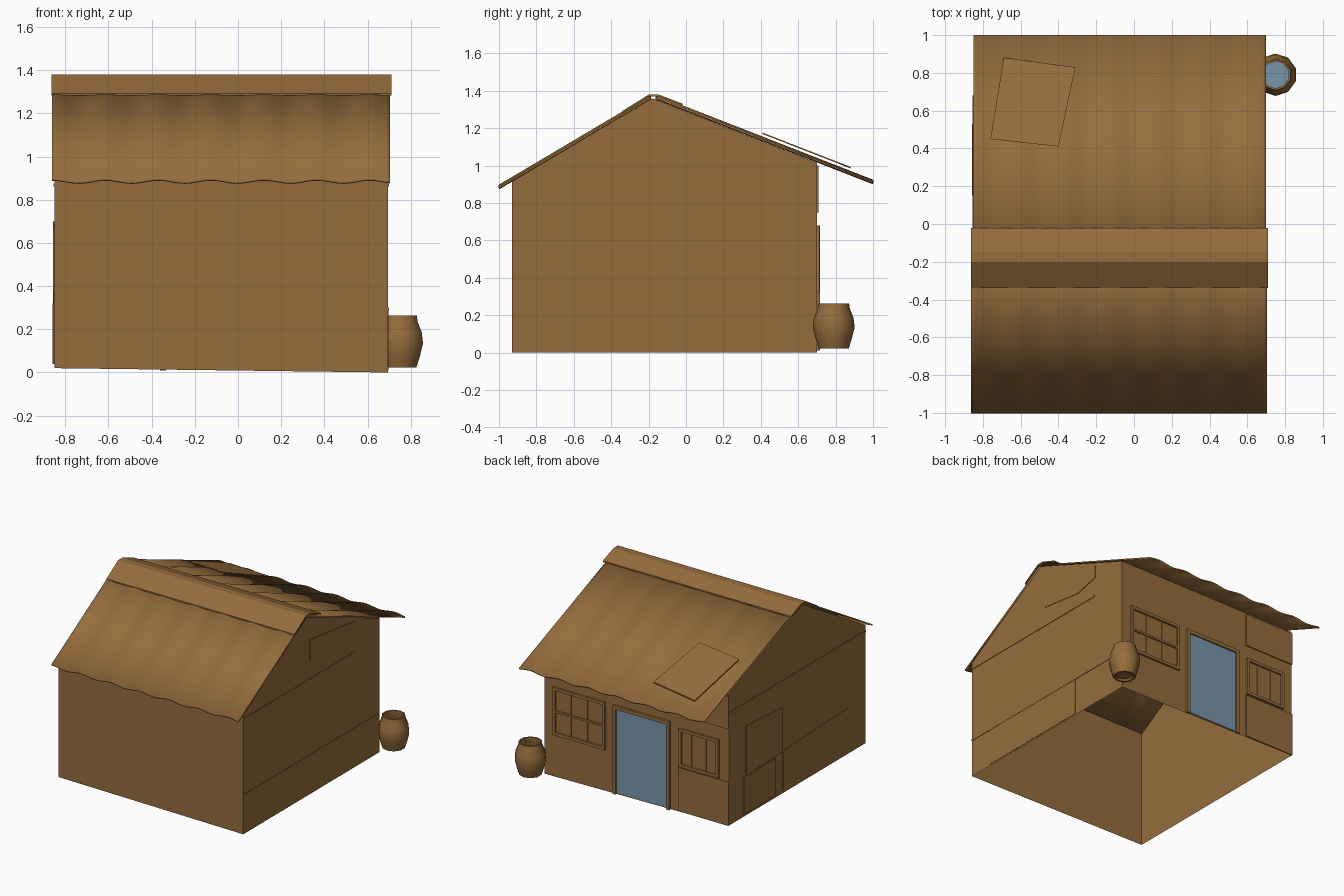
import bpy, bmesh, math
from mathutils import Vector

if "Cube" in bpy.data.objects:
    bpy.data.objects.remove(bpy.data.objects["Cube"])


def material(name, rgb):
    m = bpy.data.materials.new(name)
    m.diffuse_color = (*rgb, 1)
    m.use_nodes = True
    m.node_tree.nodes["Principled BSDF"].inputs["Base Color"].default_value = m.diffuse_color
    return m


BROWN = material("rusty brown", (0.30, 0.152, 0.046))
BLUE = material("dull blue", (0.19, 0.30, 0.40))


def make(name, verts, faces, mat=BROWN, smooth=False, thick=0):
    me = bpy.data.meshes.new(name)
    me.from_pydata(verts, [], faces)
    bm = bmesh.new()
    bm.from_mesh(me)
    bmesh.ops.recalc_face_normals(bm, faces=bm.faces)
    bm.to_mesh(me)
    bm.free()
    me.materials.append(mat)
    ob = bpy.data.objects.new(name, me)
    bpy.context.collection.objects.link(ob)
    if thick:
        s = ob.modifiers.new("thickness", "SOLIDIFY")
        s.thickness = thick
        s.offset = 0
    if smooth:
        bpy.ops.object.select_all(action='DESELECT')
        ob.select_set(True)
        bpy.context.view_layer.objects.active = ob
        bpy.ops.object.shade_smooth_by_angle(angle=math.radians(40))
    return ob


def slab(name, quad, push, mat=BROWN):
    """Plate from a quad, extruded along push."""
    n = len(quad)
    a = [Vector(p) for p in quad]
    v = a + [p + Vector(push) for p in a]
    f = [tuple(range(n)), tuple(range(n, 2 * n))]
    f += [(i, (i + 1) % n, n + (i + 1) % n, n + i) for i in range(n)]
    return make(name, v, f, mat)


XL, XR, YF, YB = -0.85, 0.695, -0.93, 0.70

# Walls: open-bottomed gabled shell, floor line slightly lower on the right
gable = [(YF, 0), (YF, 0.915), (-0.18, 1.36), (YB, 1.015), (YB, 0)]
v = [(XL, y, z if z else 0.02) for y, z in gable] + [(XR, y, z) for y, z in gable]
make("walls", v, [(0, 1, 2, 3, 4), (5, 6, 7, 8, 9), (0, 1, 6, 5), (3, 4, 9, 8)])


# Corrugated roof slopes
def roof(name, y0, z0, y1, z1, xa, xb):
    n, rows = 96, 2
    v, f = [], []
    for j in range(rows + 1):
        t = j / rows
        for i in range(n + 1):
            x = xa + (xb - xa) * i / n
            w = 0.007 * math.cos(2 * math.pi * (x + 0.86) / 0.245)
            v.append((x, y0 + (y1 - y0) * t, z0 + (z1 - z0) * t + w))
    for j in range(rows):
        for i in range(n):
            a = j * (n + 1) + i
            f.append((a, a + 1, a + n + 2, a + n + 1))
    return make(name, v, f, smooth=True, thick=0.01)


roof("front_roof", -1.0, 0.885, -0.19, 1.365, -0.862, 0.703)
roof("back_roof", 1.0, 0.912, -0.16, 1.365, -0.85, 0.698)

# Ridge cap
cap = [(-0.34, 1.292), (-0.20, 1.379), (-0.145, 1.379), (-0.02, 1.332)]
v = [(x, y, z) for x in (-0.864, 0.71) for y, z in cap]
v += [(x, y, z - 0.01) for x, y, z in v]
f = [(i, i + 1, i + 5, i + 4) for i in range(3)]
f += [tuple(k + 8 for k in q) for q in f]
f += [(i + b, i + 1 + b, i + 9 + b, i + 8 + b) for i in range(3) for b in (0, 4)]
f += [(0, 4, 12, 8), (3, 7, 15, 11)]
make("ridge_cap", v, f)


# Loose sheet lying on the back slope
def back_z(y):
    return 0.912 + (1 - y) * 0.39


patch = [(-0.69, 0.88), (-0.31, 0.83), (-0.40, 0.41), (-0.76, 0.45)]
slab("roof_patch", [(x, y, back_z(y) + 0.026) for x, y in patch], (0, 0, 0.008))

# Side wall sheets: lapped seams and patches
def side(name, pts, sign, t=0.004):
    x = XR if sign > 0 else XL
    slab(name, [(x, y, z) for y, z in pts], (sign * t, 0, 0))


def rect(a, b, c, d):
    return [(a, c), (b, c), (b, d), (a, d)]


side("right_lower_seam", rect(YF, 0.68, 0.285, 0.30), 1)
side("right_upper_seam", rect(YF, 0.40, 0.86, 0.875), 1)
side("right_lower_sheet", rect(-0.73, 0.19, 0.01, 0.285), 1, 0.002)
side("right_gable_patch", [(-0.14, 1.17), (-0.14, 1.01), (0.22, 0.965), (0.41, 1.01), (0.41, 1.105)], 1)
side("left_upper_seam", rect(YF, 0.68, 0.86, 0.875), -1)
side("left_upper_patch", [(0.06, 0.34), (0.50, 0.32), (0.50, 0.70), (0.06, 0.67)], -1, 0.006)
side("left_middle_sheet", [(-0.72, 0.04), (0.06, 0.04), (0.06, 0.34), (-0.72, 0.37)], -1)
side("left_lower_patch", rect(0.15, 0.53, 0.04, 0.32), -1, 0.008)


# Back wall: door, windows and sheets
def back_plate(name, x0, x1, z0, z1, t, mat=BROWN):
    slab(name, [(x, YB, z) for x, z in rect(x0, x1, z0, z1)], (0, t, 0), mat)


def frame(name, x0, x1, z0, z1, w, t, sill=True):
    back_plate(name + "_jamb_a", x0, x0 + w, z0, z1, t)
    back_plate(name + "_jamb_b", x1 - w, x1, z0, z1, t)
    back_plate(name + "_head", x0, x1, z1 - w, z1, t)
    if sill:
        back_plate(name + "_sill", x0, x1, z0, z0 + w, t)


back_plate("door", -0.335, 0.09, 0.02, 0.655, 0.006, BLUE)
frame("door_frame", -0.36, 0.115, 0.01, 0.68, 0.027, 0.017, False)
frame("large_window", 0.18, 0.62, 0.32, 0.68, 0.022, 0.015)
back_plate("large_window_rail", 0.20, 0.60, 0.49, 0.505, 0.011)
for x in (0.33, 0.47):
    back_plate("large_window_bar", x, x + 0.008, 0.34, 0.66, 0.006)
frame("small_window", -0.77, -0.435, 0.36, 0.65, 0.022, 0.015)
for x in (-0.66, -0.54):
    back_plate("small_window_bar", x, x + 0.008, 0.38, 0.63, 0.006)
back_plate("back_upper_sheet", XL, -0.43, 0.75, 1.0, 0.008)
back_plate("back_lower_sheet", XL, -0.43, 0.02, 0.35, 0.008)

# Water jar
SIDES, CX, CY = 10, 0.75, 0.79
prof = [(0.055, 0.035), (0.065, 0.022), (0.08, 0.022), (0.097, 0.075), (0.112, 0.135), (0.106, 0.185),
        (0.086, 0.235), (0.082, 0.263), (0.072, 0.263), (0.072, 0.235), (0.092, 0.17)]


def ring(r, z):
    return [(CX + r * math.cos(2 * math.pi * (k + 0.5) / SIDES),
             CY + r * math.sin(2 * math.pi * (k + 0.5) / SIDES), z) for k in range(SIDES)]


v = [p for r, z in prof for p in ring(r, z)]
f = [(j * SIDES + k, j * SIDES + (k + 1) % SIDES, (j + 1) * SIDES + (k + 1) % SIDES, (j + 1) * SIDES + k)
     for j in range(len(prof) - 1) for k in range(SIDES)]
f.append(tuple(range(SIDES)))
make("jar", v, f, smooth=True)
make("jar_water", ring(0.093, 0.175), [tuple(range(SIDES))], BLUE)
